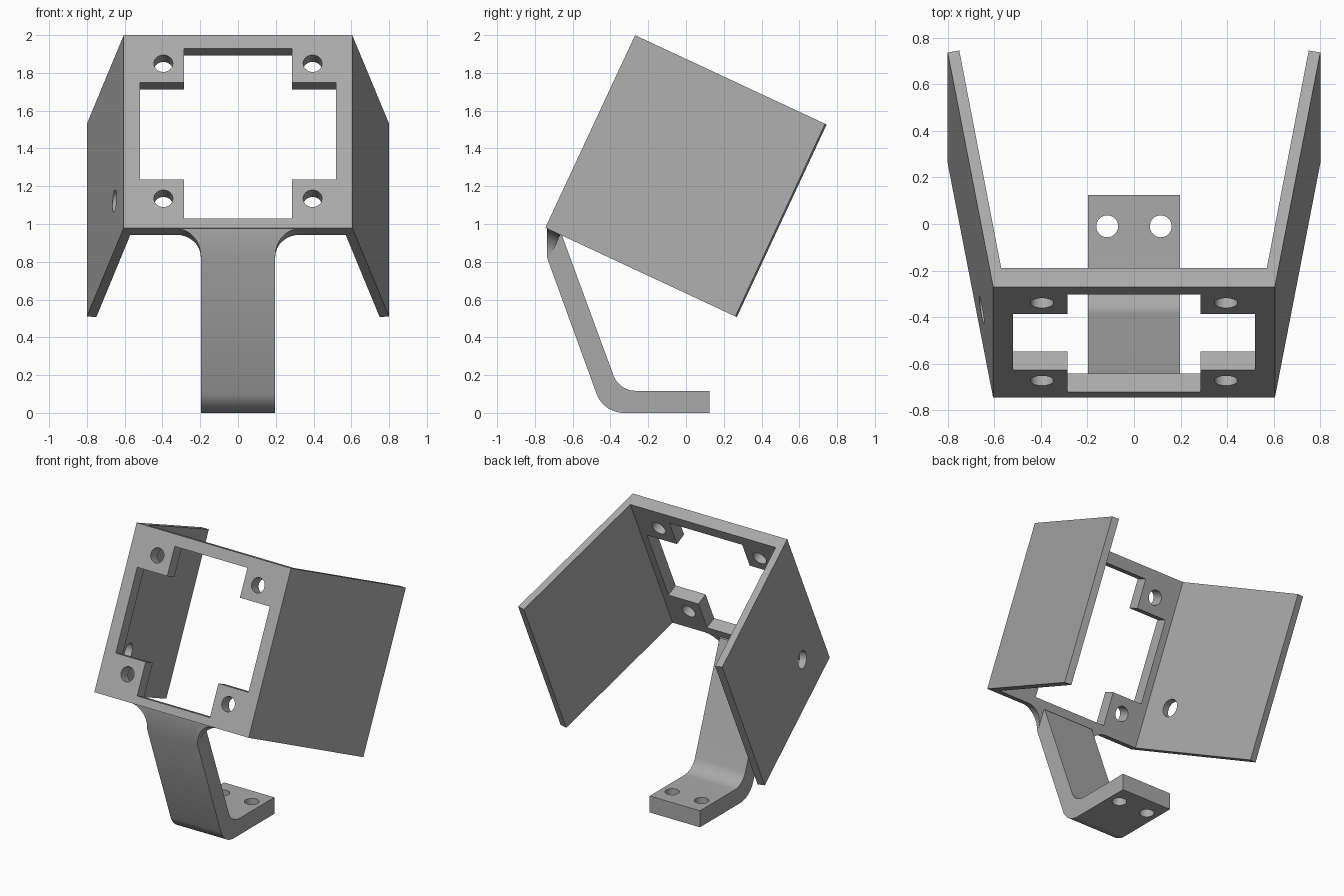
import bpy, bmesh, math
from mathutils import Matrix, Vector

if "Cube" in bpy.data.objects:
    bpy.data.objects.remove(bpy.data.objects["Cube"])

TILT = math.radians(25)
HEIGHT = 1.125          # bracket height along its tilted axis
THICK = 0.088           # face plate thickness

grey = bpy.data.materials.new("grey plastic")
grey.diffuse_color = (0.4, 0.4, 0.4, 1)
grey.use_nodes = True
grey.node_tree.nodes["Principled BSDF"].inputs["Base Color"].default_value = grey.diffuse_color

# Tilted bracket frame: x across, y depth, z up along the face plate
FRAME = Matrix.Translation((0, -0.745, 0.98)) @ Matrix.Rotation(-TILT, 4, 'X')
UPRIGHT = Matrix.Rotation(math.pi / 2, 4, 'X')                 # profile in x-z
SIDE = Matrix(((0, 0, 1, 0), (1, 0, 0, 0), (0, 1, 0, 0), (0, 0, 0, 1)))  # profile in y-z


def prism(name, pts, lo, hi, matrix, keep_above_y=None):
    """Extrude a 2D outline from lo to hi, then place it."""
    bm = bmesh.new()
    face = bm.faces.new([bm.verts.new((a, b, lo)) for a, b in pts])
    out = bmesh.ops.extrude_face_region(bm, geom=[face])
    verts = [v for v in out["geom"] if isinstance(v, bmesh.types.BMVert)]
    bmesh.ops.translate(bm, verts=verts, vec=(0, 0, hi - lo))
    bm.transform(matrix)
    if keep_above_y is not None:
        cut = bmesh.ops.bisect_plane(
            bm, geom=bm.verts[:] + bm.edges[:] + bm.faces[:],
            plane_co=(0, keep_above_y, 0), plane_no=(0, -1, 0), clear_outer=True)
        edges = [e for e in cut["geom_cut"] if isinstance(e, bmesh.types.BMEdge)]
        bmesh.ops.holes_fill(bm, edges=edges)
    bmesh.ops.recalc_face_normals(bm, faces=bm.faces[:])
    mesh = bpy.data.meshes.new(name)
    bm.to_mesh(mesh)
    bm.free()
    mesh.materials.append(grey)
    obj = bpy.data.objects.new(name, mesh)
    bpy.context.collection.objects.link(obj)
    return obj


def drill(radius, matrix):
    """Round cutter along the local z of the matrix."""
    ring = [(radius * math.cos(i * math.tau / 32), radius * math.sin(i * math.tau / 32))
            for i in range(32)]
    return prism("hole_cutter", ring, -0.15, 0.15, matrix)


def carve(obj, cutters):
    """Subtract the cutters, bake the result and remove the cutters."""
    for c in cutters:
        c.hide_render = True
        mod = obj.modifiers.new("cut", 'BOOLEAN')
        mod.operation, mod.solver, mod.object = 'DIFFERENCE', 'EXACT', c
    bpy.context.view_layer.update()
    deps = bpy.context.evaluated_depsgraph_get()
    mesh = bpy.data.meshes.new_from_object(obj.evaluated_get(deps))
    obj.modifiers.clear()
    obj.data = mesh
    for c in cutters:
        bpy.data.objects.remove(c)


def rounded(prev, corner, nxt, radius, steps=12):
    """Points of an arc that replaces a corner."""
    p, c, n = Vector(prev), Vector(corner), Vector(nxt)
    a, b = (p - c).normalized(), (n - c).normalized()
    half = a.angle(b) / 2
    centre = c + (a + b).normalized() * (radius / math.sin(half))
    start = c + a * (radius / math.tan(half)) - centre
    end = c + b * (radius / math.tan(half)) - centre
    total = start.angle(end)
    return [tuple(centre + (start * math.sin((1 - t) * total) + end * math.sin(t * total))
                  / math.sin(total)) for t in (i / steps for i in range(steps + 1))]


# Bracket: face plate with two splayed side walls
half_u = [(0.605, 0), (0.80, 1.11), (0.75, 1.119), (0.57, THICK)]
outline = half_u + [(-x, y) for x, y in reversed(half_u)]
bracket = prism("bracket", outline, 0, HEIGHT, FRAME)

# Cross-shaped opening, four mounting holes and four left wall holes
half_cross = [(0.285, 0.055), (0.285, 0.281), (0.52, 0.281),
              (0.52, 0.85), (0.285, 0.85), (0.285, 1.048)]
cross = half_cross + [(-x, z) for x, z in reversed(half_cross)]
cutters = [prism("opening_cutter", cross, -0.2, 0.1, FRAME @ UPRIGHT)]
for x in (-0.395, 0.395):
    for z in (0.171, 0.96):
        cutters.append(drill(0.05, FRAME @ Matrix.Translation((x, 0.04, z)) @ UPRIGHT))
wall_turn = Matrix.Rotation(math.radians(10), 4, 'Z') @ Matrix.Rotation(math.pi / 2, 4, 'Y')
for depth in (0.285, 0.855):
    for z in (0.287, 0.857):
        spot = Matrix.Translation((-0.58 - 0.175 * depth, depth, z))
        cutters.append(drill(0.06, FRAME @ spot @ wall_turn))
carve(bracket, cutters)

# Support arm: sloping strut bent into a flat foot
front_top, front_low = (-0.735, 0.82), (-0.437, 0)
back_top, back_low = (-0.656, 0.9385), (-0.354, 0.117)
arm_profile = ([(-0.735, 0.975), front_top]
               + rounded(front_top, front_low, (0.125, 0), 0.155)
               + [(0.125, 0), (0.125, 0.117)]
               + rounded((0.125, 0.117), back_low, back_top, 0.125)
               + [back_top])
arm = prism("support_arm", arm_profile, -0.197, 0.197, SIDE)
carve(arm, [drill(0.047, Matrix.Translation((x, -0.01, 0.06))) for x in (-0.115, 0.115)])

# Curved gussets between arm and face plate
R = 0.13
arc = [(0.197 + R - R * math.sin(a), -R + R * math.cos(a))
       for a in (i * math.pi / 24 for i in range(13))]
gussets = [prism(name, [(s * x, z) for x, z in [(0.197, 0)] + arc], -THICK, 0,
                 FRAME @ UPRIGHT, keep_above_y=-0.735)
           for name, s in (("right_gusset", 1), ("left_gusset", -1))]

# Smooth round surfaces, keep corners sharp
bpy.ops.object.select_all(action='DESELECT')
for obj in [bracket, arm] + gussets:
    obj.select_set(True)
    bpy.context.view_layer.objects.active = obj
bpy.ops.object.shade_smooth_by_angle(angle=math.radians(20))
